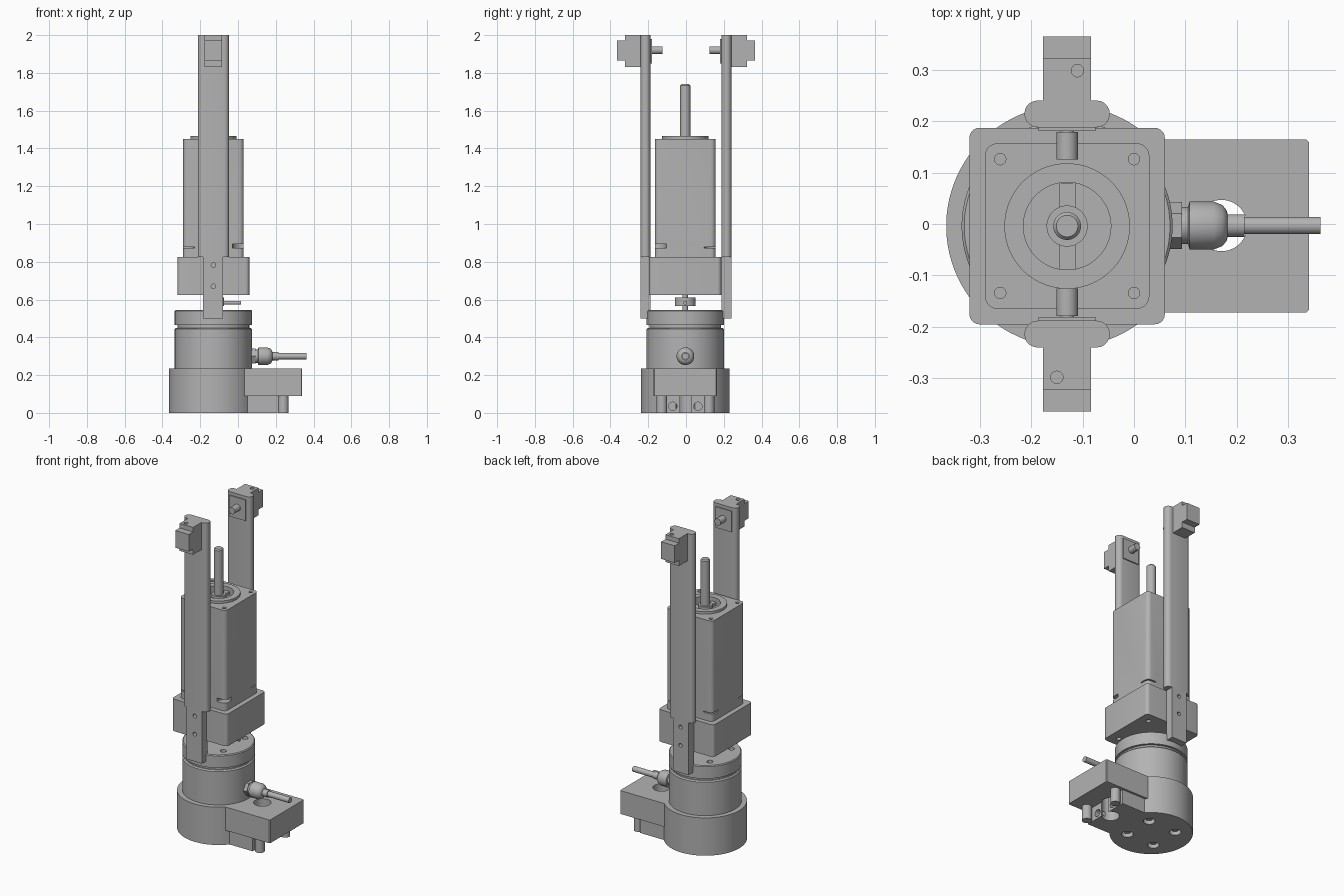
import bpy, bmesh, math
from mathutils import Matrix, Vector

if "Cube" in bpy.data.objects:
    bpy.data.objects.remove(bpy.data.objects["Cube"])

grey = bpy.data.materials.new("machined_grey")
grey.use_nodes = True
grey.diffuse_color = (0.45, 0.45, 0.45, 1)
grey.node_tree.nodes["Principled BSDF"].inputs["Base Color"].default_value = grey.diffuse_color

AX, AY = -0.13, -0.004          # main vertical axis
TURN = {"z": Matrix(), "x": Matrix.Rotation(math.pi / 2, 4, "Y"),
        "y": Matrix.Rotation(-math.pi / 2, 4, "X")}


def finish(name, bm):
    bmesh.ops.remove_doubles(bm, verts=bm.verts, dist=1e-5)
    bmesh.ops.recalc_face_normals(bm, faces=bm.faces)
    mesh = bpy.data.meshes.new(name)
    bm.to_mesh(mesh)
    bm.free()
    mesh.materials.append(grey)
    ob = bpy.data.objects.new(name, mesh)
    bpy.context.collection.objects.link(ob)
    return ob


def lathe(name, profile, origin=(AX, AY, 0), axis="z", sides=64):
    """Revolve (radius, height) points about an axis through origin."""
    bm = bmesh.new()
    move = Matrix.Translation(origin) @ TURN[axis]
    rings = []
    for r, h in profile:
        ring = []
        for i in range(sides):
            a = math.tau * (i + 0.5) / sides
            ring.append(bm.verts.new(move @ Vector((r * math.cos(a), r * math.sin(a), h))))
        rings.append(ring)
    for low, high in zip(rings, rings[1:]):
        for i in range(sides):
            j = (i + 1) % sides
            bm.faces.new((low[i], low[j], high[j], high[i]))
    return finish(name, bm)


def rod(name, r, origin, length, axis="z", sides=32):
    return lathe(name, [(0, 0), (r, 0), (r, length), (0, length)], origin, axis, sides)


def box(name, x, y, z, radius=0, segments=5):
    """Box from ranges; radius rounds its vertical edges."""
    bm = bmesh.new()
    bmesh.ops.create_cube(bm, size=1)
    for v in bm.verts:
        v.co = [r[0] + (c + 0.5) * (r[1] - r[0]) for c, r in zip(v.co, (x, y, z))]
    if radius:
        edges = [e for e in bm.edges if abs(e.verts[0].co.z - e.verts[1].co.z) > 1e-4]
        bmesh.ops.bevel(bm, geom=edges, offset=radius, segments=segments,
                        profile=0.5, affect="EDGES")
    return finish(name, bm)


def combine(ob, others, operation="DIFFERENCE"):
    for other in others:
        mod = ob.modifiers.new("combine", "BOOLEAN")
        mod.operation, mod.solver, mod.object = operation, "EXACT", other
        bpy.context.view_layer.objects.active = ob
        bpy.ops.object.modifier_apply(modifier=mod.name)
        bpy.data.objects.remove(other)
    return ob


def around(r, count, start=45):
    for i in range(count):
        a = math.radians(start + i * 360 / count)
        yield AX + r * math.cos(a), AY + r * math.sin(a)


# Base: round foot merged with an overhanging block, then drilled
base = rod("base", 0.235, (AX, AY, 0), 0.235, sides=96)
combine(base, [box("neck", (-0.1, 0.21), (-0.155, 0.15), (0, 0.15)),
               box("block", (-0.1, 0.34), (-0.172, 0.164), (0.09, 0.235), 0.005, 1)], "UNION")
holes = [rod("cut", 0.05, (0.17, -0.003, -0.1), 0.5)]
holes += [rod("cut", 0.033, (x, y, -0.05), 0.1) for x, y in around(0.135, 4)]
holes += [rod("cut", 0.022, (0.17, y, 0.035), 0.1, "x") for y in (-0.07, 0.063)]
combine(base, holes)
for x, y in around(0.135, 4):
    rod("foot_screw", 0.019, (x, y, 0.015), 0.06)
for y in (-0.128, 0.122):
    rod("base_post", 0.028, (0.24, y, 0), 0.095)

# Round body with groove and drilled cap
body = lathe("body", [(0, 0.23), (0.205, 0.23), (0.205, 0.443), (0.198, 0.45), (0.19, 0.45),
                      (0.19, 0.465), (0.205, 0.465), (0.205, 0.54), (0.2, 0.545), (0, 0.545)],
             sides=96)
combine(body, [rod("cut", 0.018, (x, y, 0.52), 0.1) for x, y in around(0.15, 4)])

# Cable gland and cable
gland = (0, -0.003, 0.3)
lathe("gland_nut", [(0, 0.06), (0.046, 0.06), (0.046, 0.093), (0, 0.093)], gland, "x", 6)
lathe("gland", [(0, 0.09), (0.036, 0.09), (0.036, 0.105), (0.047, 0.108), (0.047, 0.155),
                (0.04, 0.172), (0.03, 0.18), (0.022, 0.182), (0.022, 0.215), (0, 0.215)],
      gland, "x", 24)
rod("cable", 0.017, (0.2, -0.003, 0.3), 0.162, "x")

# Shaft coupling under the gearbox
rod("coupling_shaft", 0.015, (AX, AY, 0.54), 0.09)
rod("coupling_collar", 0.055, (AX, AY, 0.565), 0.045)
rod("coupling_pin", 0.01, (AX, AY, 0.583), 0.145, "x")

# Gearbox block
gearbox = box("gearbox", (-0.32, 0.06), (-0.195, 0.187), (0.625, 0.825), 0.02)
combine(gearbox, [rod("cut", 0.014, (AX + sx * 0.13, AY + sy * 0.13, 0.6), 0.06)
                  for sx in (-1, 1) for sy in (-1, 1)])

# Motor with corner slots, mounting holes and a recessed front face
motor = box("motor", (-0.29, 0.03), (-0.165, 0.157), (0.82, 1.45), 0.025)
cuts = [rod("cut", 0.085, (AX, AY, 1.42), 0.1, sides=64)]
for sx in (-1, 1):
    for sy in (-1, 1):
        cuts.append(rod("cut", 0.011, (AX + sx * 0.13, AY + sy * 0.13, 1.4), 0.1))
        tall = 0.022 if sx > 0 > sy else 0.007
        cuts.append(rod("cut", 0.06, (AX + sx * 0.16, AY + sy * 0.16, 0.872), tall))
combine(motor, cuts)
lathe("motor_boss", [(0.085, 1.445), (0.122, 1.445), (0.122, 1.465), (0.085, 1.465),
                     (0.085, 1.445)])
box("recess_bar", (AX - 0.016, AX + 0.016), (AY - 0.084, AY + 0.084), (1.415, 1.44))
rod("shaft_hub", 0.04, (AX, AY, 1.41), 0.045)
lathe("motor_shaft", [(0, 1.4), (0.027, 1.4), (0.027, 1.733), (0.021, 1.74), (0, 1.74)], sides=32)


# Two arms, each with a sensor head and plunger
def span(side, a, b):
    return tuple(sorted((side * a, side * b)))


for side, label in ((-1, "front"), (1, "back")):
    upper = box(label + "_arm", (-0.213, -0.047), span(side, 0.188, 0.24), (0.825, 2.0), 0.0255)
    lower = box(label + "_arm_foot", (-0.185, -0.08), span(side, 0.188, 0.24), (0.5, 0.83))
    combine(lower, [rod("cut", 0.012, (AX, side * 0.24 - 0.03, z), 0.06, "y")
                    for z in (0.67, 0.783)])
    head = box(label + "_sensor_head", (-0.177, -0.084), span(side, 0.235, 0.322), (1.83, 2.0))
    combine(head, [rod("cut", 0.012, (AX + side * 0.02, side * 0.298, 1.96), 0.1)])
    box(label + "_sensor_cap", (-0.177, -0.084), span(side, 0.32, 0.364), (1.865, 1.972))
    box(label + "_sensor_plate", (-0.186, -0.075), span(side, 0.181, 0.19), (1.85, 1.98))
    rod(label + "_plunger_stem", 0.013, (AX, side * 0.18 - 0.02, 1.92), 0.04, "y")
    rod(label + "_plunger", 0.021, (AX, side * 0.152 - 0.027, 1.92), 0.054, "y")

# Smooth the curved faces, keep edges crisp
for ob in bpy.context.scene.objects:
    ob.select_set(ob.type == "MESH" and ob.data.materials[:1] == [grey])
bpy.context.view_layer.objects.active = base
bpy.ops.object.shade_smooth_by_angle(angle=math.radians(30))
